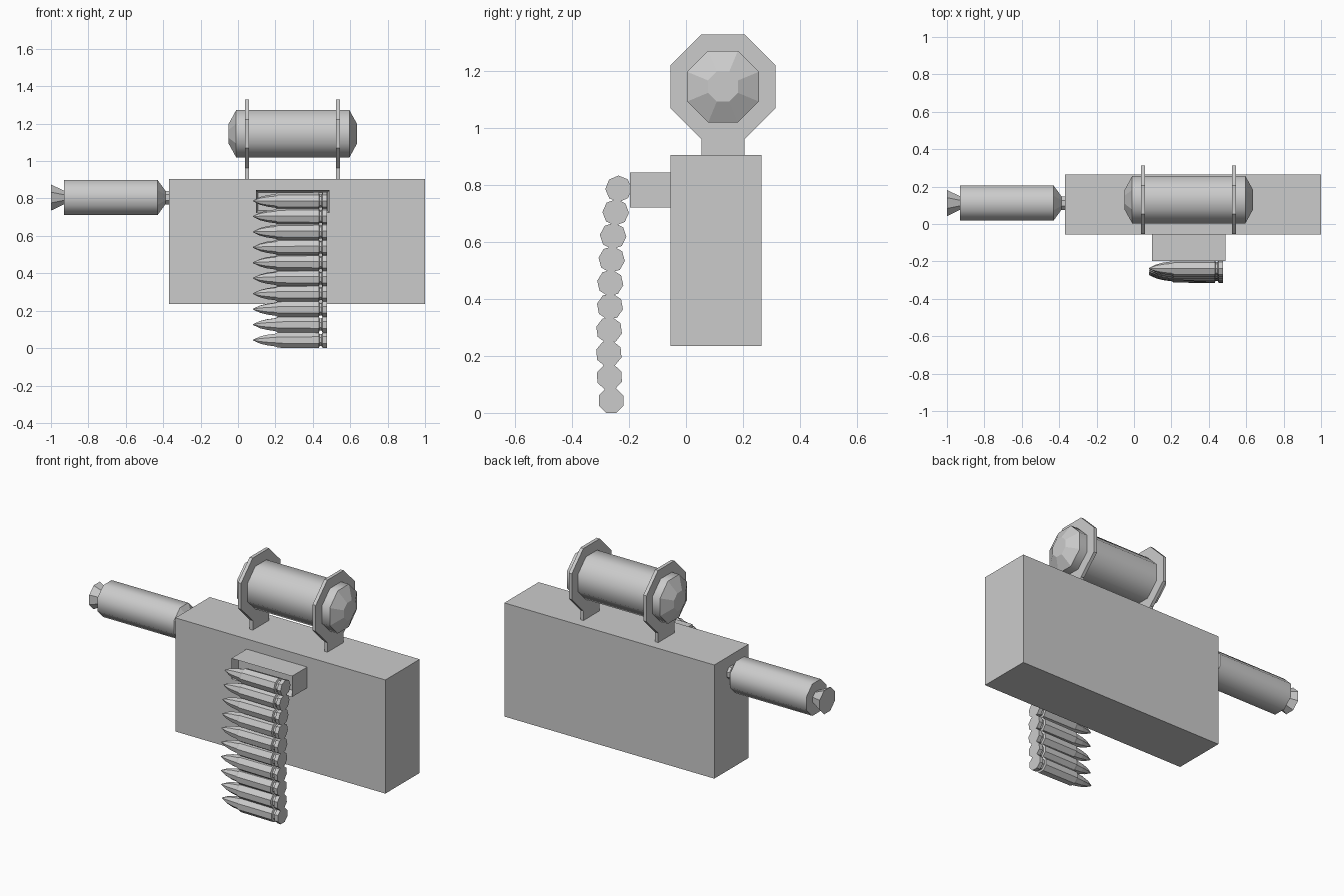
import bpy, bmesh
from math import pi, cos, sin

if "Cube" in bpy.data.objects:
    bpy.data.objects.remove(bpy.data.objects["Cube"])

K = 1 / cos(pi / 8)  # apothem -> corner radius of an octagon


def finish(name, bm):
    bmesh.ops.recalc_face_normals(bm, faces=bm.faces)
    me = bpy.data.meshes.new(name)
    bm.to_mesh(me)
    bm.free()
    ob = bpy.data.objects.new(name, me)
    bpy.context.collection.objects.link(ob)
    return ob


def box(name, x, y, z):
    bm = bmesh.new()
    bmesh.ops.create_cube(bm, size=1)
    for v in bm.verts:
        v.co = [(a + b) / 2 + c * (b - a) for (a, b), c in zip((x, y, z), v.co)]
    return finish(name, bm)


def lathe_x(name, profile, cy, cz, turn=0.0, smooth=()):
    """Eight-sided solid along x from (x, apothem) rows; smooth lists rounded bands."""
    bm = bmesh.new()
    rings = []
    for x, r in profile:
        angles = [turn + pi / 8 + i * pi / 4 for i in range(8)]
        rings.append([bm.verts.new((x, cy + r * K * cos(a), cz + r * K * sin(a))) for a in angles])
    for k, (a, b) in enumerate(zip(rings, rings[1:])):
        for i in range(8):
            j = (i + 1) % 8
            f = bm.faces.new((a[i], a[j], b[j], b[i]))
            f.smooth = k in smooth
    bm.faces.new(rings[0])
    bm.faces.new(rings[-1])
    return finish(name, bm)


# Main housing
box("receiver_body", (-0.37, 1.0), (-0.055, 0.265), (0.235, 0.905))

# Barrel with tapered collar and flared muzzle
lathe_x("barrel", [(-1.0, 0.07), (-0.93, 0.036), (-0.93, 0.094), (-0.43, 0.094),
                   (-0.388, 0.036), (-0.365, 0.036)], 0.112, 0.805, smooth=(2,))

# Top canister
lathe_x("canister", [(-0.05, 0.053), (-0.01, 0.126), (0.596, 0.126), (0.636, 0.053)],
        0.13, 1.146, smooth=(1,))

# Octagonal canister brackets with stems
for side, x in (("left", 0.038), ("right", 0.525)):
    lathe_x("bracket_ring_" + side, [(x, 0.184), (x + 0.02, 0.184)], 0.13, 1.146)
    box("bracket_stem_" + side, (x, x + 0.02), (0.055, 0.205), (0.9, 0.963))

# Feed box with a recessed mouth
feed = box("feed_box", (0.095, 0.49), (-0.197, -0.055), (0.722, 0.845))
bm = bmesh.new()
bm.from_mesh(feed.data)
mouth = min(bm.faces, key=lambda f: f.calc_center_median().y)
bmesh.ops.inset_region(bm, faces=[mouth], thickness=0.018)
for v in mouth.verts:
    v.co.y += 0.05
bm.to_mesh(feed.data)
bm.free()

# Hanging belt of cartridges
cartridge = [(0.08, 0.002), (0.118, 0.019), (0.155, 0.028), (0.2, 0.034), (0.213, 0.041),
             (0.432, 0.043), (0.436, 0.032), (0.447, 0.032), (0.453, 0.043), (0.476, 0.043)]
belt_y = [-0.237, -0.247, -0.256, -0.261, -0.266, -0.267, -0.27, -0.271, -0.269, -0.263]
for i, y in enumerate(belt_y):
    z = 0.787 + (0.043 - 0.787) * i / 9
    lathe_x(f"cartridge_{i + 1}", cartridge, y, z, turn=0.045 * (9 - i))
